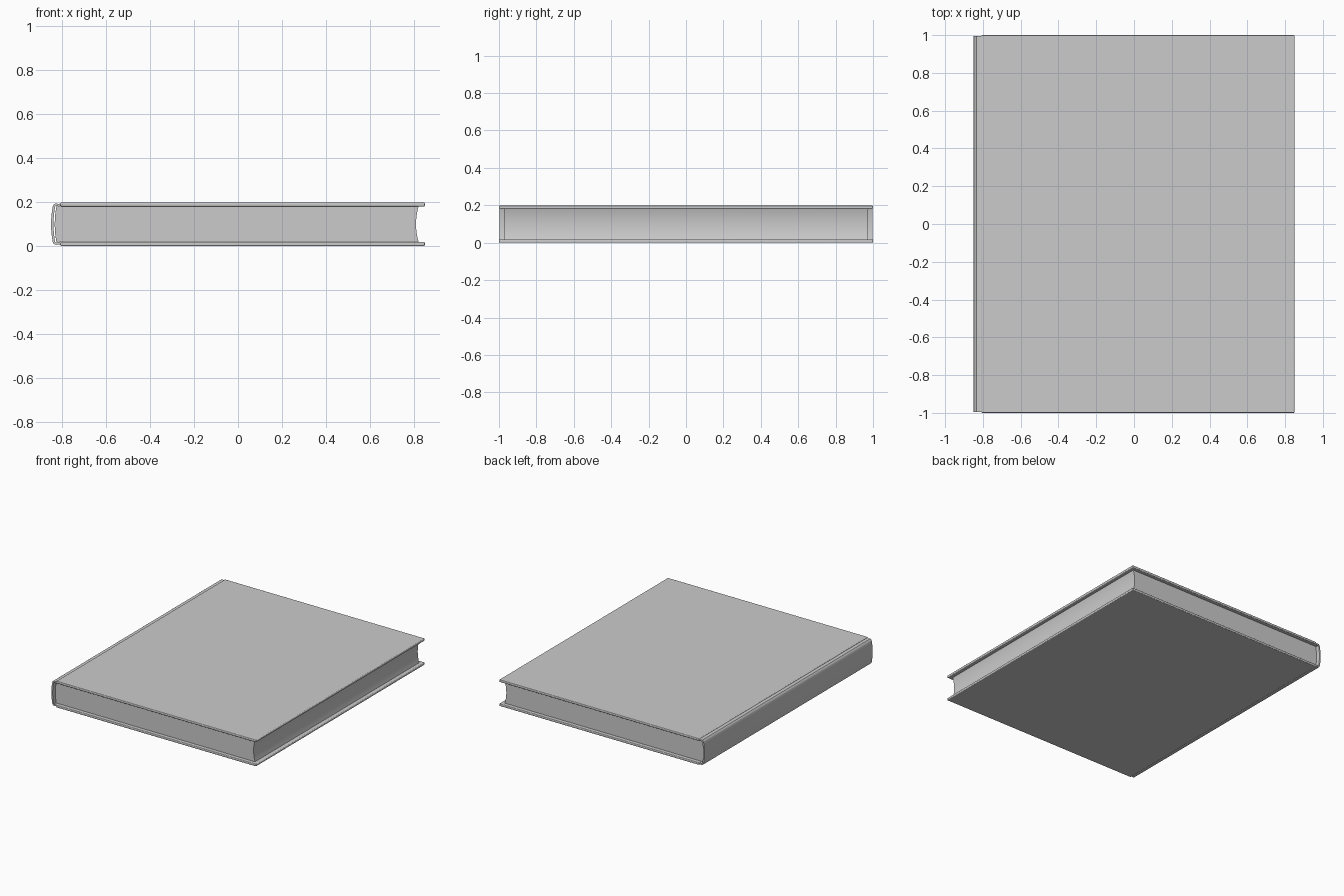
import bpy, bmesh, math
from mathutils import Vector

if "Cube" in bpy.data.objects:
    bpy.data.objects.remove(bpy.data.objects["Cube"])


def extrude_profile(name, pts, half_y, bevel=0.0):
    """Extrude a closed x-z outline symmetrically along y."""
    bm = bmesh.new()
    face = bm.faces.new([bm.verts.new((x, -half_y, z)) for x, z in pts])
    out = bmesh.ops.extrude_face_region(bm, geom=[face])
    verts = [g for g in out["geom"] if isinstance(g, bmesh.types.BMVert)]
    bmesh.ops.translate(bm, verts=verts, vec=(0, 2 * half_y, 0))
    bmesh.ops.recalc_face_normals(bm, faces=bm.faces[:])
    mesh = bpy.data.meshes.new(name)
    bm.to_mesh(mesh)
    bm.free()
    obj = bpy.data.objects.new(name, mesh)
    bpy.context.collection.objects.link(obj)
    if bevel:
        mod = obj.modifiers.new("soft_edges", "BEVEL")
        mod.width = bevel
        mod.segments = 3
        mod.limit_method = "ANGLE"
        mod.angle_limit = math.radians(50)
    bpy.ops.object.select_all(action="DESELECT")
    obj.select_set(True)
    bpy.context.view_layer.objects.active = obj
    bpy.ops.object.shade_smooth_by_angle(angle=math.radians(35))
    return obj


def bow(x, depth, z0, z1, n=14):
    """Points of a shallow curve from z0 to z1 that bulges towards -x."""
    return [(x - depth * (1 - (2 * i / n - 1) ** 2), z0 + (z1 - z0) * i / n)
            for i in range(n + 1)]


def ribbon(path, thick):
    """Give an open path a constant thickness, as a closed outline."""
    left, right = [], []
    for i, p in enumerate(path):
        a, b = Vector(path[max(i - 1, 0)]), Vector(path[min(i + 1, len(path) - 1)])
        t = (b - a).normalized()
        n = Vector((-t.y, t.x)) * thick / 2
        left.append(tuple(Vector(p) + n))
        right.append(tuple(Vector(p) - n))
    return left + right[::-1]


H, T = 0.198, 0.018

# Cover boards
for name, z in (("bottom_cover", 0), ("top_cover", H - T)):
    extrude_profile(name, [(-0.808, z), (0.85, z), (0.85, z + T), (-0.808, z + T)],
                    1.0, 0.005)

# Rounded spine with a pressed hinge groove next to each board
hinge = [(-0.800, 0.009), (-0.808, 0.010), (-0.816, 0.0125),
         (-0.824, 0.011), (-0.831, 0.011), (-0.836, 0.015)]
top_hinge = [(x, H - z) for x, z in reversed(hinge)]
path = hinge + bow(-0.838, 0.007, 0.022, H - 0.022) + top_hinge
extrude_profile("spine", ribbon(path, 0.011), 0.996)

# Page block: rounded back, hollow fore-edge
back = bow(-0.826, 0.008, T - 0.001, H - T + 0.001)
fore = bow(0.822, 0.012, T - 0.001, H - T + 0.001)
extrude_profile("pages", back + fore[::-1], 0.972)
